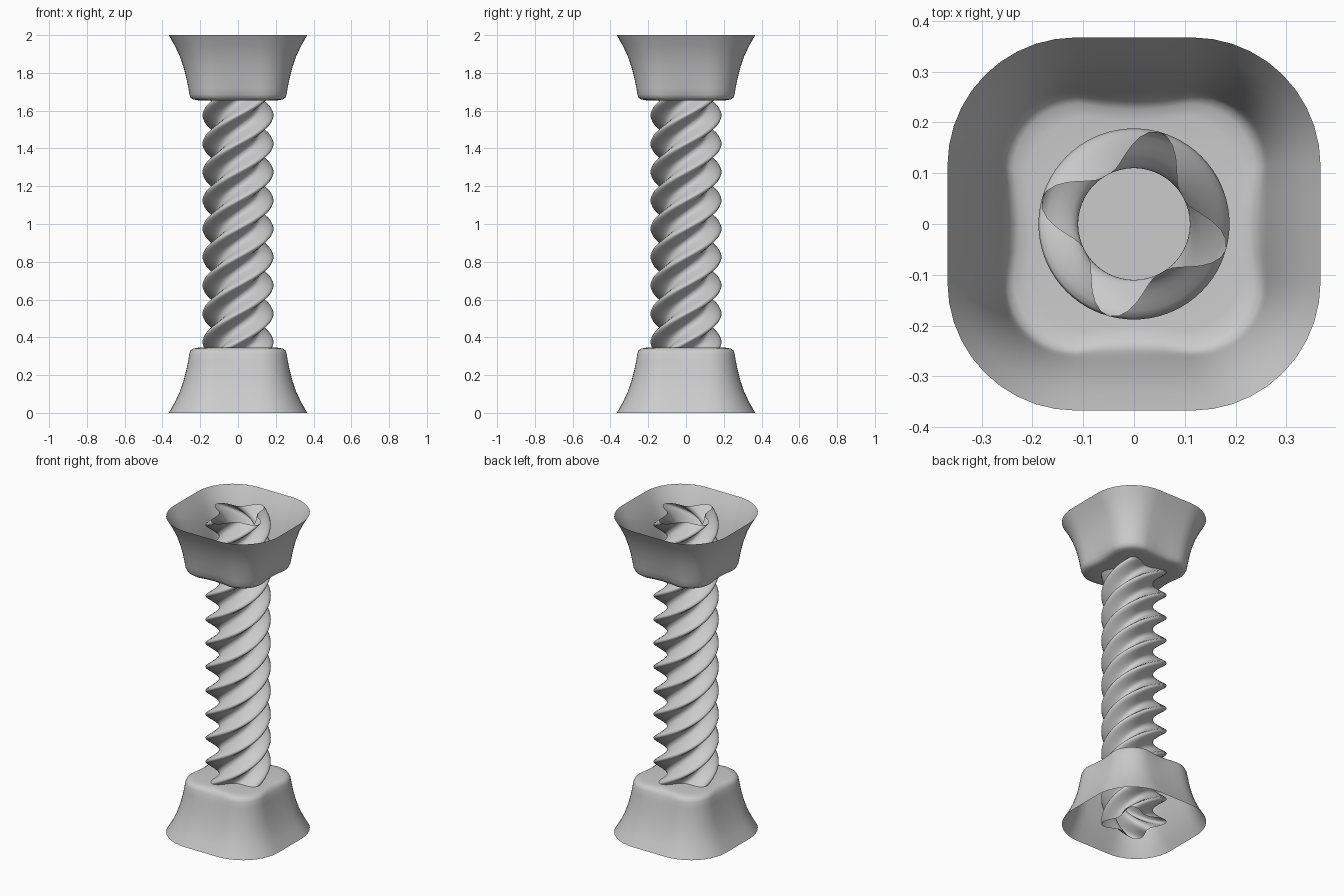
import bpy, bmesh
from math import sin, cos, pi, radians

if "Cube" in bpy.data.objects:
    bpy.data.objects.remove(bpy.data.objects["Cube"])


def loft(name, rings, cap_last=False, angle=40):
    """Skin a stack of closed rings into a smooth shaded object."""
    bm = bmesh.new()
    loops = [[bm.verts.new(p) for p in ring] for ring in rings]
    for a, b in zip(loops, loops[1:]):
        n = len(a)
        for i in range(n):
            j = (i + 1) % n
            bm.faces.new((a[i], a[j], b[j], b[i]))
    if cap_last:
        bm.faces.new(loops[-1])
    bmesh.ops.recalc_face_normals(bm, faces=bm.faces)
    mesh = bpy.data.meshes.new(name)
    bm.to_mesh(mesh)
    bm.free()
    obj = bpy.data.objects.new(name, mesh)
    bpy.context.collection.objects.link(obj)
    bpy.ops.object.select_all(action='DESELECT')
    obj.select_set(True)
    bpy.context.view_layer.objects.active = obj
    bpy.ops.object.shade_smooth_by_angle(angle=radians(angle))
    return obj


# Twisted column: open four-pointed star tube, full height
def star_ring(z, sides=64):
    twist = radians(45 + 1200 * z / 2)
    ring = []
    for i in range(sides):
        a = 2 * pi * i / sides
        r = 0.11 + 0.078 * ((1 + cos(4 * a)) / 2) ** 1.5
        ring.append((r * cos(a + twist), r * sin(a + twist), z))
    return ring


loft("twisted_column", [star_ring(2 * k / 240) for k in range(241)], angle=60)


# Flared rounded-square shells: (half width, height, pinch at mid sides)
PROFILE = [(0.367, 0.0, 0), (0.335, 0.055, 0), (0.309, 0.11, 0),
           (0.288, 0.17, 0), (0.273, 0.23, 0.002), (0.263, 0.28, 0.004),
           (0.257, 0.315, 0.008), (0.25, 0.332, 0.012),
           (0.237, 0.341, 0.012), (0.21, 0.345, 0.008), (0.14, 0.345, 0)]


def square_ring(half, z, pinch, steps=10):
    core = min(0.115, half * 0.45)
    r = half - core
    ring = []
    for q in range(4):
        c, s = cos(q * pi / 2), sin(q * pi / 2)
        # middle of one side, then the rounded corner
        pts = [(half - pinch, 0.0), (half - pinch * 0.7, core * 0.5)]
        pts += [(core + r * cos(t * pi / 2 / steps), core + r * sin(t * pi / 2 / steps))
                for t in range(steps + 1)]
        pts.append((core * 0.5, half - pinch * 0.7))
        ring += [(x * c - y * s, x * s + y * c, z) for x, y in pts]
    return ring


for name, flip in (("base_foot", False), ("top_capital", True)):
    rings = [square_ring(h, 2 - z if flip else z, p) for h, z, p in PROFILE]
    loft(name, rings, cap_last=True, angle=60)
